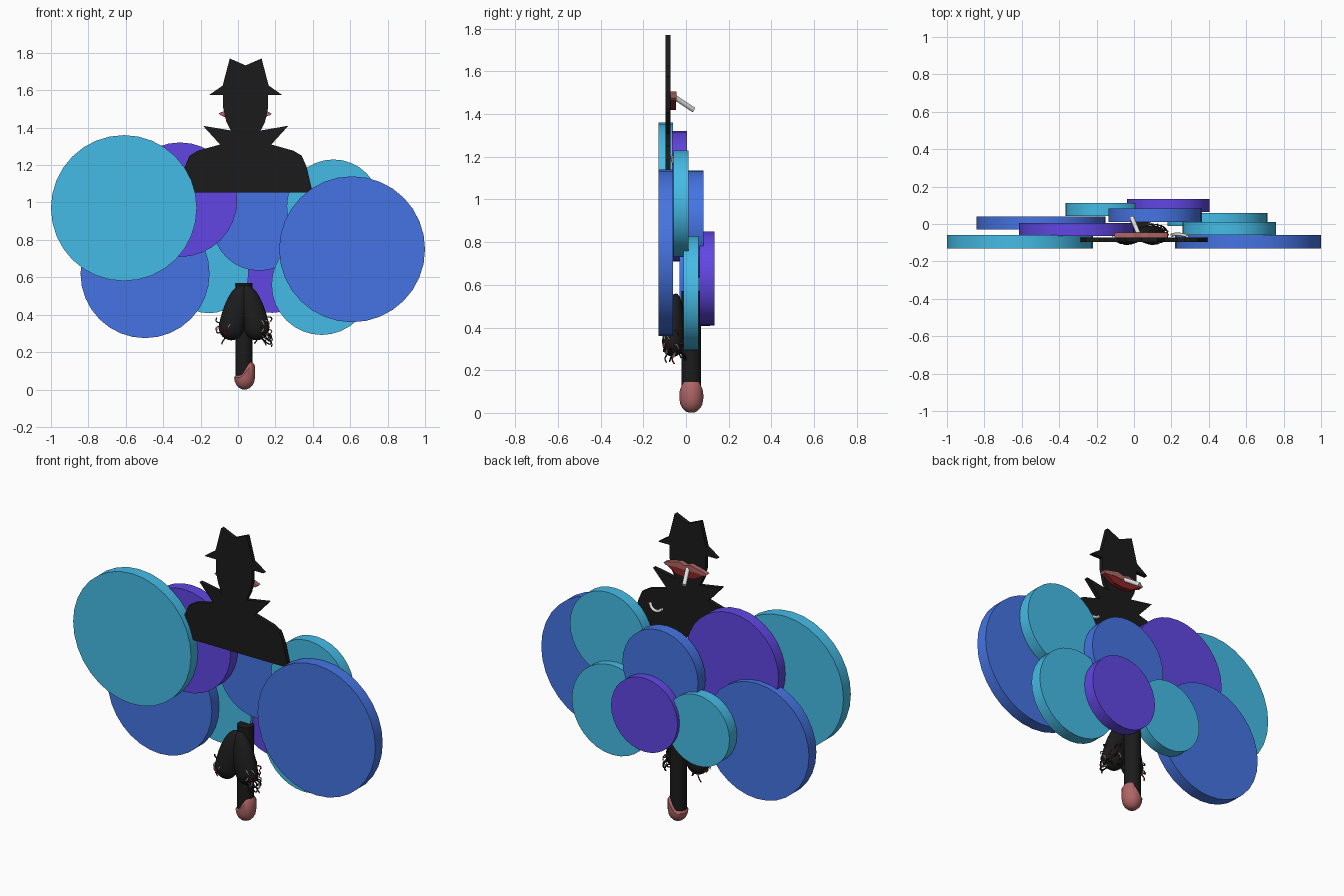
import bpy, bmesh, math, random
from mathutils import Vector, Matrix

if "Cube" in bpy.data.objects:
    bpy.data.objects.remove(bpy.data.objects["Cube"], do_unlink=True)
random.seed(11)


def material(name, r, g, b):
    m = bpy.data.materials.new(name)
    m.use_nodes = True
    m.diffuse_color = (r, g, b, 1)
    m.node_tree.nodes["Principled BSDF"].inputs["Base Color"].default_value = (r, g, b, 1)
    return m


CYAN = material("cyan", .06, .5, .79)
BLUE = material("blue", .06, .174, .77)
PURPLE = material("purple", .12, .062, .77)
BLACK = material("black", .011, .011, .011)
PINK = material("dusty pink", .43, .13, .13)
RED = material("dark red", .27, .018, .018)
WHITE = material("pale grey", .75, .75, .75)


def finish(name, bm, mat, smooth=False):
    bmesh.ops.recalc_face_normals(bm, faces=bm.faces)
    me = bpy.data.meshes.new(name)
    bm.to_mesh(me)
    bm.free()
    me.materials.append(mat)
    ob = bpy.data.objects.new(name, me)
    bpy.context.collection.objects.link(ob)
    if smooth:
        bpy.ops.object.select_all(action='DESELECT')
        ob.select_set(True)
        bpy.context.view_layer.objects.active = ob
        bpy.ops.object.shade_smooth_by_angle(angle=math.radians(40))


def rod(name, mat, a, b, r, sides=32):
    """Cylinder from point a to point b."""
    a, b = Vector(a), Vector(b)
    d = b - a
    bm = bmesh.new()
    m = Matrix.Translation((a + b) / 2) @ d.to_track_quat('Z', 'Y').to_matrix().to_4x4()
    bmesh.ops.create_cone(bm, cap_ends=True, segments=sides, radius1=r, radius2=r,
                          depth=d.length, matrix=m)
    finish(name, bm, mat, True)


def plate(name, mat, outline, y0, y1):
    """Extrude an x-z outline from y0 to y1."""
    bm = bmesh.new()
    face = bm.faces.new([bm.verts.new((x, y0, z)) for x, z in outline])
    new = bmesh.ops.extrude_face_region(bm, geom=[face])["geom"]
    bmesh.ops.translate(bm, vec=(0, y1 - y0, 0),
                        verts=[v for v in new if isinstance(v, bmesh.types.BMVert)])
    finish(name, bm, mat)


def mirrored(half, cx):
    """Half outline as (half width, z), reflected about x = cx."""
    return [(cx + w, z) for w, z in half] + [(cx - w, z) for w, z in reversed(half) if w > 0]


# Overlapping discs: colour, centre x, centre z, radius, front y
discs = [
    ("disc_front_right", CYAN, -.61, .97, .39, -.13),
    ("disc_front_left", BLUE, .61, .75, .39, -.13),
    ("disc_low_right", BLUE, -.497, .62, .345, -.03),
    ("disc_high_right", PURPLE, -.31, 1.015, .306, -.065),
    ("disc_centre", BLUE, .113, .885, .25, .012),
    ("disc_high_left", CYAN, .51, .98, .25, -.058),
    ("disc_low_left", CYAN, .447, .56, .268, -.012),
    ("disc_low_back", PURPLE, .183, .63, .22, .063),
    ("disc_low_middle", CYAN, -.155, .62, .212, .043),
]
for name, mat, x, z, r, y in discs:
    rod(name, mat, (x, y, z), (x, y + .07, z), r)

# Flat figure with hat, collar and shoulders
figure = [(0, 1.733), (.085, 1.77), (.123, 1.625), (.195, 1.575), (.12, 1.575),
          (.12, 1.505), (.103, 1.43), (.08, 1.385), (.228, 1.41), (.137, 1.31),
          (.255, 1.277), (.3, 1.25), (.326, 1.19), (.358, 1.053)]
plate("figure_silhouette", BLACK, mirrored(figure, .041), -.097, -.072)

# Lips and cigarette behind the head
upper = [(0, 1.494), (.035, 1.505), (.12, 1.486), (.142, 1.476), (.13, 1.464),
         (.06, 1.47), (0, 1.466)]
lower = [(0, 1.466), (.06, 1.47), (.125, 1.465), (.06, 1.428), (0, 1.42)]
plate("upper_lip", PINK, mirrored(upper, .038), -.073, -.045)
plate("lower_lip", RED, mirrored(lower, .038), -.073, -.047)
rod("cigarette", WHITE, (.028, -.06, 1.483), (-.012, .035, 1.42), .012, 16)

# Hanging post
rod("post", BLACK, (.032, .025, .05), (.032, .025, .57), .046)

# Rounded foot of the post, its rim stepping up towards the left
bm = bmesh.new()
rings = []
profile = [(.012, .001), (.028, .008), (.043, .023), (.052, .042), (.056, .065),
           (.056, .095), (.045, .112)]
for i, (r, z) in enumerate(profile):
    ring = []
    for k in range(32):
        c, s = math.cos(k * math.tau / 32), math.sin(k * math.tau / 32)
        step = .032 * max(-1, min(1, 2.2 * c - .3)) if i > 4 else 0
        ring.append(bm.verts.new((.035 + r * c, .025 + r * s, z + step)))
    rings.append(ring)
for a, b in zip(rings, rings[1:]):
    for k in range(32):
        bm.faces.new((a[k], a[k - 1], b[k - 1], b[k]))
bm.faces.new(rings[0])
bm.faces.new(rings[-1])
finish("post_foot", bm, PINK, True)

# Two drop shaped weights leaning together at the top
for name, side in (("weight_right", -1), ("weight_left", 1)):
    bm = bmesh.new()
    bmesh.ops.create_uvsphere(bm, u_segments=24, v_segments=16, radius=1)
    for v in bm.verts:
        up = max(v.co.z, 0)
        v.co = (.032 + side * (.068 - .055 * up) + v.co.x * .068 * (1 + .2 * up),
                -.06 + .012 * up + v.co.y * .052,
                .335 + v.co.z * (.225 if v.co.z > 0 else .072))
    finish(name, bm, BLACK, True)


def curls(name, mat, paths, thick):
    """Thin curved strands, all in one curve object."""
    cu = bpy.data.curves.new(name, 'CURVE')
    cu.dimensions = '3D'
    cu.bevel_depth = thick
    cu.bevel_resolution = 1
    cu.resolution_u = 4
    for pts in paths:
        s = cu.splines.new('BEZIER')
        s.bezier_points.add(len(pts) - 1)
        for bp, p in zip(s.bezier_points, pts):
            bp.co = p
            bp.handle_left_type = bp.handle_right_type = 'AUTO'
    cu.materials.append(mat)
    ob = bpy.data.objects.new(name, cu)
    bpy.context.collection.objects.link(ob)


def strand():
    """Short hooked strand growing out of a weight."""
    side = random.choice((-1, 1, 1))
    t = random.uniform(-1.3, 1.5)
    out = Vector((side * math.cos(t), math.sin(t) * .6, random.uniform(-.8, .2)))
    base = Vector((.032 + side * .06, -.055, random.uniform(.3, .38)))
    bend = Vector((-out.y, out.x * .5, random.choice((-1, 1)))) * .016
    return [base + out * .05, base + out * .075,
            base + out * .09 + bend * .5, base + out * .085 + bend * 1.6]


for name, mat, count in (("black_strands", BLACK, 14), ("red_strands", RED, 14),
                         ("pale_strands", WHITE, 9)):
    curls(name, mat, [strand() for _ in range(count)], .0035)

# Small pale hook on the back of the coat
curls("coat_hook", WHITE, [[(.285, -.066, 1.2), (.262, -.058, 1.172),
                            (.225, -.055, 1.168), (.2, -.06, 1.185)]], .009)
